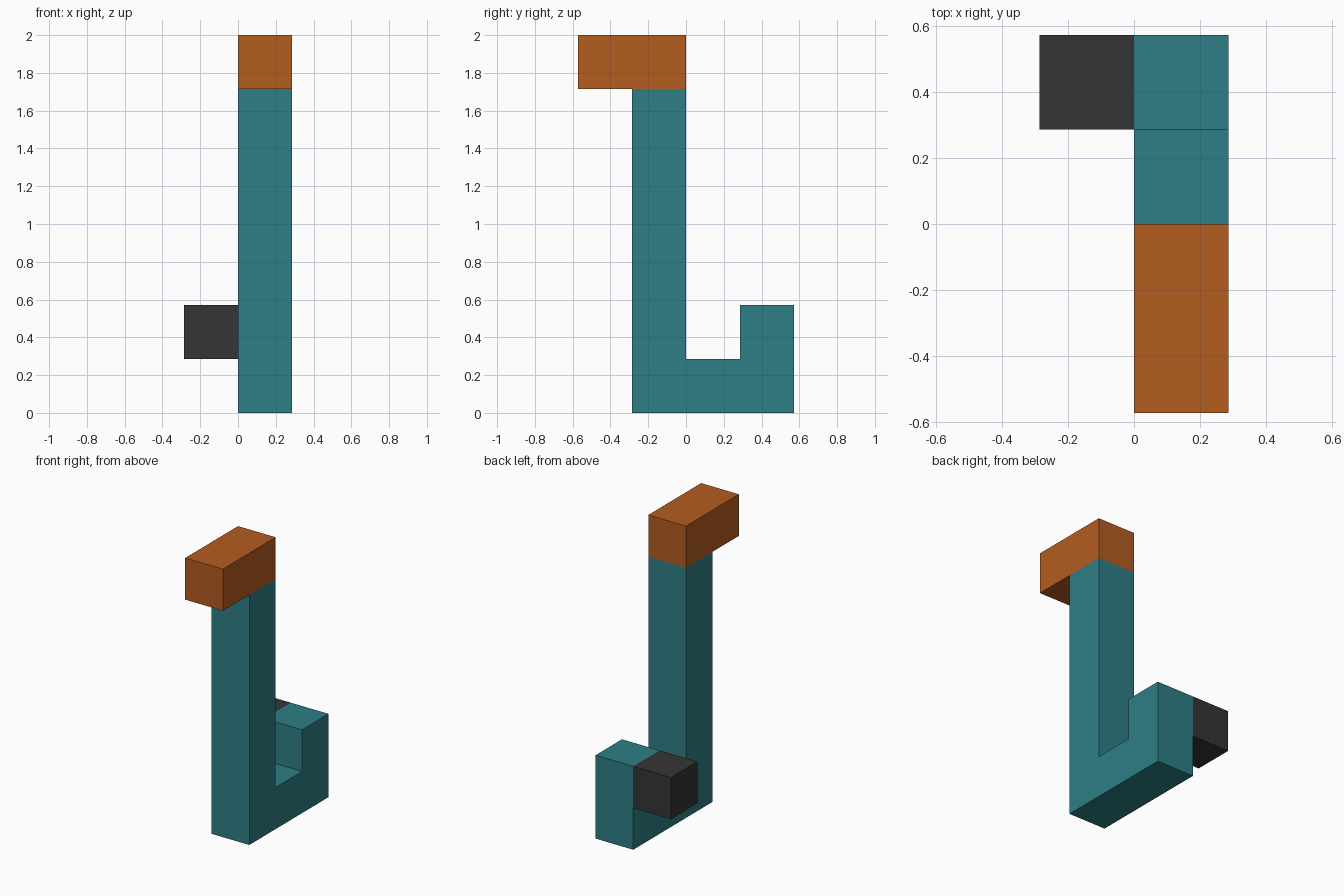
import bpy
import bmesh

cube = bpy.data.objects.get("Cube")
if cube:
    bpy.data.objects.remove(cube, do_unlink=True)

U = 2 / 7  # one block unit


def material(name, rgb):
    linear = [((c / 255 + 0.055) / 1.055) ** 2.4 for c in rgb] + [1.0]
    mat = bpy.data.materials.new(name)
    mat.use_nodes = True
    mat.diffuse_color = linear
    mat.node_tree.nodes["Principled BSDF"].inputs["Base Color"].default_value = linear
    return mat


def extruded_part(name, profile, x0, x1, mat):
    """Extrude a (y, z) outline, in block units, from x0 to x1."""
    bm = bmesh.new()
    face = bm.faces.new([bm.verts.new((x0 * U, y * U, z * U)) for y, z in profile])
    result = bmesh.ops.extrude_face_region(bm, geom=[face], use_keep_orig=True)
    verts = [v for v in result["geom"] if isinstance(v, bmesh.types.BMVert)]
    bmesh.ops.translate(bm, verts=verts, vec=((x1 - x0) * U, 0, 0))
    bmesh.ops.recalc_face_normals(bm, faces=bm.faces)
    mesh = bpy.data.meshes.new(name)
    bm.to_mesh(mesh)
    bm.free()
    mesh.materials.append(mat)
    obj = bpy.data.objects.new(name, mesh)
    bpy.context.collection.objects.link(obj)
    return obj


def rect(y0, y1, z0, z1):
    return [(y0, z0), (y1, z0), (y1, z1), (y0, z1)]


teal = material("teal", (45, 127, 134))
orange = material("burnt_orange", (180, 93, 32))
charcoal = material("charcoal", (53, 53, 53))

# Tall post with its foot and upturned heel
hook = [(-1, 0), (2, 0), (2, 2), (1, 2), (1, 1), (0, 1), (0, 6), (-1, 6)]
extruded_part("hooked_post", hook, 0, 1, teal)

# Head bar overhanging the front
extruded_part("head_bar", rect(-2, 0, 6, 7), 0, 1, orange)

# Block on the right side of the heel
extruded_part("side_block", rect(1, 2, 1, 2), -1, 0, charcoal)
